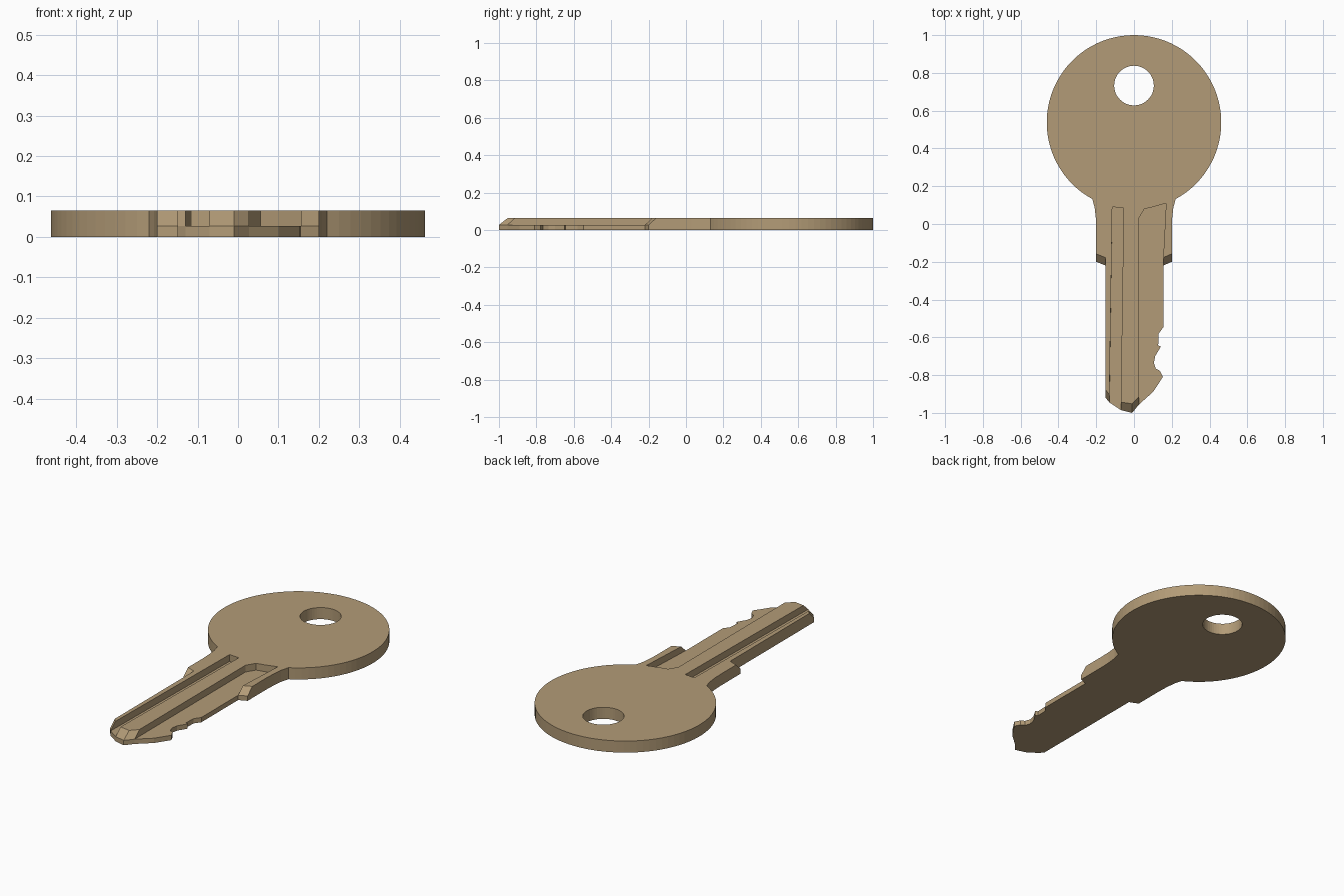
import bpy, bmesh, math

cube = bpy.data.objects.get("Cube")
if cube:
    bpy.data.objects.remove(cube, do_unlink=True)

HEIGHT, LOW = 0.065, 0.027      # full thickness, milled blade level
BEVEL = 0.042                   # run of the sloped ends

brass = bpy.data.materials.new("brass")
brass.use_nodes = True
color = (0.45, 0.33, 0.185, 1)
brass.diffuse_color = color
brass.node_tree.nodes["Principled BSDF"].inputs["Base Color"].default_value = color


def plate(name, outline, z0, z1):
    """Prism from an outline; points with a third value slope back at the top."""
    bm = bmesh.new()
    low = [bm.verts.new((p[0], p[1], z0)) for p in outline]
    top = [bm.verts.new((p[0], p[1] + (p[2] if len(p) > 2 else 0), z1)) for p in outline]
    bm.faces.new(low)
    bm.faces.new(top)
    n = len(outline)
    for i in range(n):
        j = (i + 1) % n
        bm.faces.new((low[i], low[j], top[j], top[i]))
    bmesh.ops.recalc_face_normals(bm, faces=bm.faces)
    mesh = bpy.data.meshes.new(name)
    bm.to_mesh(mesh)
    bm.free()
    mesh.materials.append(brass)
    obj = bpy.data.objects.new(name, mesh)
    bpy.context.collection.objects.link(obj)
    return obj


def combine(target, tool, operation):
    mod = target.modifiers.new(operation.lower(), 'BOOLEAN')
    mod.object, mod.operation, mod.solver = tool, operation, 'EXACT'
    bpy.context.view_layer.objects.active = target
    bpy.ops.object.modifier_apply(modifier=mod.name)
    bpy.data.objects.remove(tool, do_unlink=True)


def arc(cx, cy, r, start, end, steps):
    return [(cx + r * math.cos(start + (end - start) * i / steps),
             cy + r * math.sin(start + (end - start) * i / steps)) for i in range(steps + 1)]


# Round bow running into the flared neck
gap = math.radians(28.5)
bow = arc(0, 0.538, 0.462, gap - math.pi / 2, 1.5 * math.pi - gap, 72)
neck = [(-0.208, 0.085), (-0.202, 0.03), (-0.2, -0.03)]
neck_right = [(-x, y) for x, y in reversed(neck)]
left_shoulder = [(-0.2, -0.2, BEVEL), (-0.15, -0.22, BEVEL)]
right_shoulder = [(0.155, -0.22, BEVEL), (0.2, -0.2, BEVEL)]
rail_tip = [(-0.15, -0.92, BEVEL), (-0.13, -0.945, BEVEL)]
ridge_tip = [(-0.07, -0.985, BEVEL), (-0.01, -1.0, BEVEL + 0.006), (0.027, -0.955, BEVEL)]
flat = lambda pts: [p[:2] for p in pts]

# Lower layer: whole silhouette with the cut teeth
teeth = [(0.1, -0.89), (0.153, -0.81), (0.138, -0.778), (0.115, -0.765), (0.105, -0.735),
         (0.112, -0.7), (0.142, -0.65), (0.128, -0.643), (0.131, -0.58), (0.155, -0.547)]
key = plate("key", bow + neck + flat(left_shoulder + rail_tip + ridge_tip) + teeth
            + flat(right_shoulder) + neck_right, 0, LOW)

# Upper layer: bow, shoulders, side rail and centre ridge
groove_end = [(-0.115, 0.09), (-0.055, 0.085)]
step_end = [(0.025, 0.03), (0.055, 0.08), (0.1, 0.09), (0.17, 0.11)]
upper = plate("upper_layer", bow + neck + left_shoulder + rail_tip + groove_end
              + ridge_tip + step_end + right_shoulder + neck_right, LOW, HEIGHT)
combine(key, upper, 'UNION')

# Ring hole
hole = plate("hole_cutter", arc(0, 0.733, 0.105, 0, math.tau * 47 / 48, 47), -0.05, 0.15)
combine(key, hole, 'DIFFERENCE')
